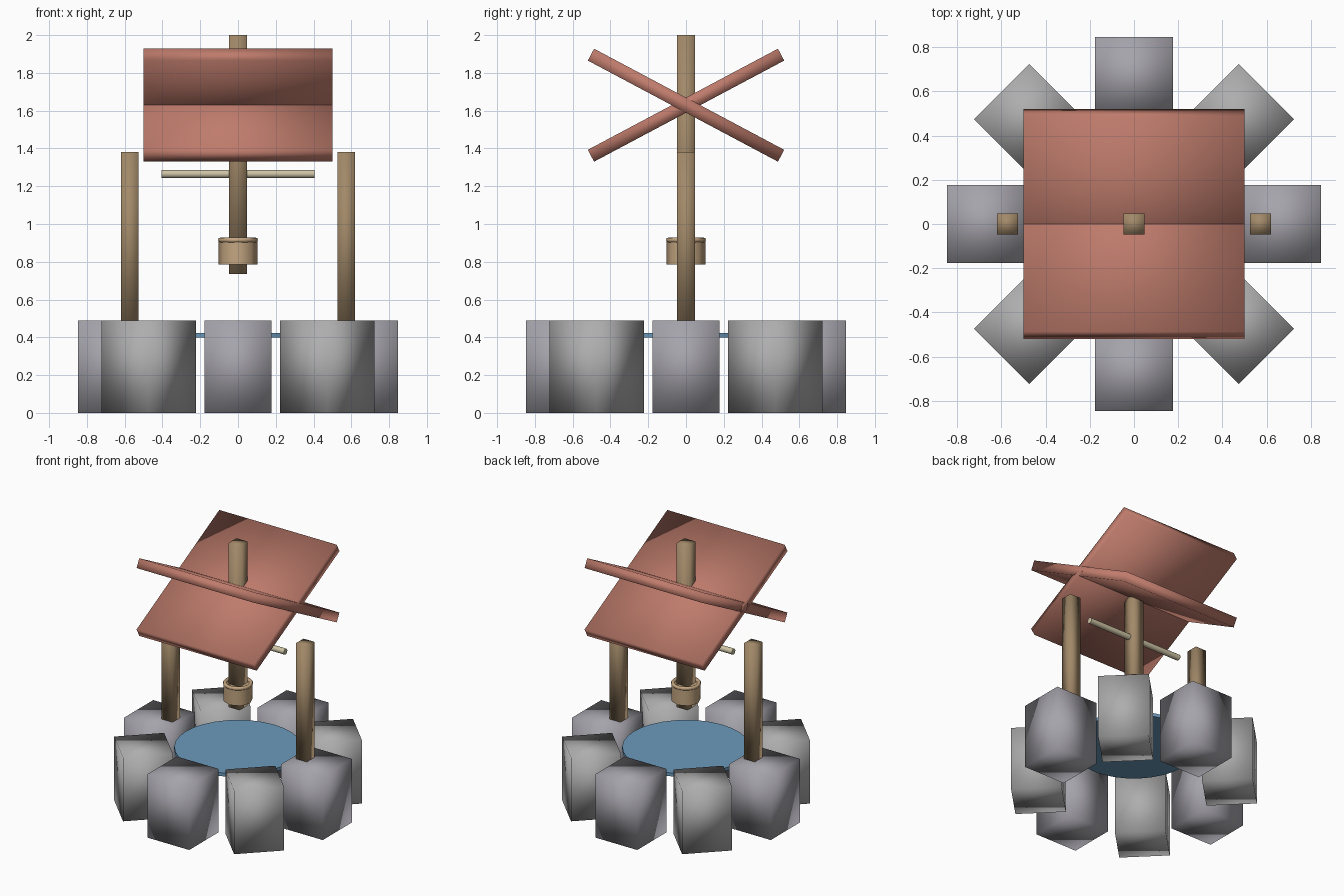
import bpy
from math import radians, cos, sin, pi

if "Cube" in bpy.data.objects:
    bpy.data.objects.remove(bpy.data.objects["Cube"])


def material(name, rgb):
    m = bpy.data.materials.new(name)
    m.diffuse_color = (*rgb, 1)
    m.use_nodes = True
    m.node_tree.nodes["Principled BSDF"].inputs["Base Color"].default_value = m.diffuse_color
    return m


WOOD = material("wood", (0.36, 0.25, 0.14))
PALE_WOOD = material("pale_wood", (0.62, 0.55, 0.38))
BUCKET = material("bucket_wood", (0.55, 0.38, 0.22))
ROOF = material("roof_clay", (0.52, 0.20, 0.15))
WATER = material("water_blue", (0.15, 0.32, 0.50))
STONE_A = material("stone_cool", (0.38, 0.37, 0.41))
STONE_B = material("stone_neutral", (0.42, 0.42, 0.42))


def finish(name, mat):
    ob = bpy.context.object
    ob.name = name
    ob.data.materials.append(mat)
    bpy.ops.object.shade_smooth()
    return ob


def box(name, loc, size, mat, rot=(0, 0, 0)):
    bpy.ops.mesh.primitive_cube_add(size=1, location=loc, rotation=rot)
    ob = bpy.context.object
    ob.scale = size
    bpy.ops.object.transform_apply(location=False, rotation=False, scale=True)
    return finish(name, mat)


def cylinder(name, loc, radius, depth, sides, mat, rot=(0, 0, 0)):
    bpy.ops.mesh.primitive_cylinder_add(vertices=sides, radius=radius, depth=depth,
                                        location=loc, rotation=rot)
    ob = finish(name, mat)
    bpy.ops.object.shade_smooth_by_angle(angle=radians(50))
    return ob


# Ring of eight soft-shaded stone blocks
for i in range(8):
    a = i * pi / 4
    box(f"stone_{i + 1}", (0.669 * cos(a), 0.669 * sin(a), 0.245), (0.354, 0.354, 0.49),
        STONE_B if i % 2 else STONE_A, (0, 0, a))

# Water surface inside the ring
cylinder("water", (0, 0, 0.411), 0.445, 0.026, 32, WATER)

# Side posts standing on the stones, and the centre post through the roof
for side, label in ((-1, "left"), (1, "right")):
    box(f"{label}_post", (side * 0.572, 0, 0.92), (0.093, 0.093, 0.92), WOOD)
box("centre_post", (0, 0, 1.3675), (0.093, 0.093, 1.265), WOOD)

# Two crossed roof slabs
for side, label in ((-1, "front"), (1, "back")):
    box(f"{label}_roof_slab", (0, 0, 1.629), (1.0, 1.14, 0.071), ROOF,
        (side * radians(28), 0, 0))

# Winding rod
cylinder("winding_rod", (0, 0, 1.265), 0.022, 0.81, 12, PALE_WOOD, (0, pi / 2, 0))

# Bucket with rounded rim
cylinder("bucket", (0, 0, 0.85), 0.102, 0.13, 8, BUCKET)
bpy.ops.mesh.primitive_torus_add(major_segments=16, minor_segments=8, major_radius=0.092,
                                 minor_radius=0.014, location=(0, 0, 0.915))
finish("bucket_rim", BUCKET)
